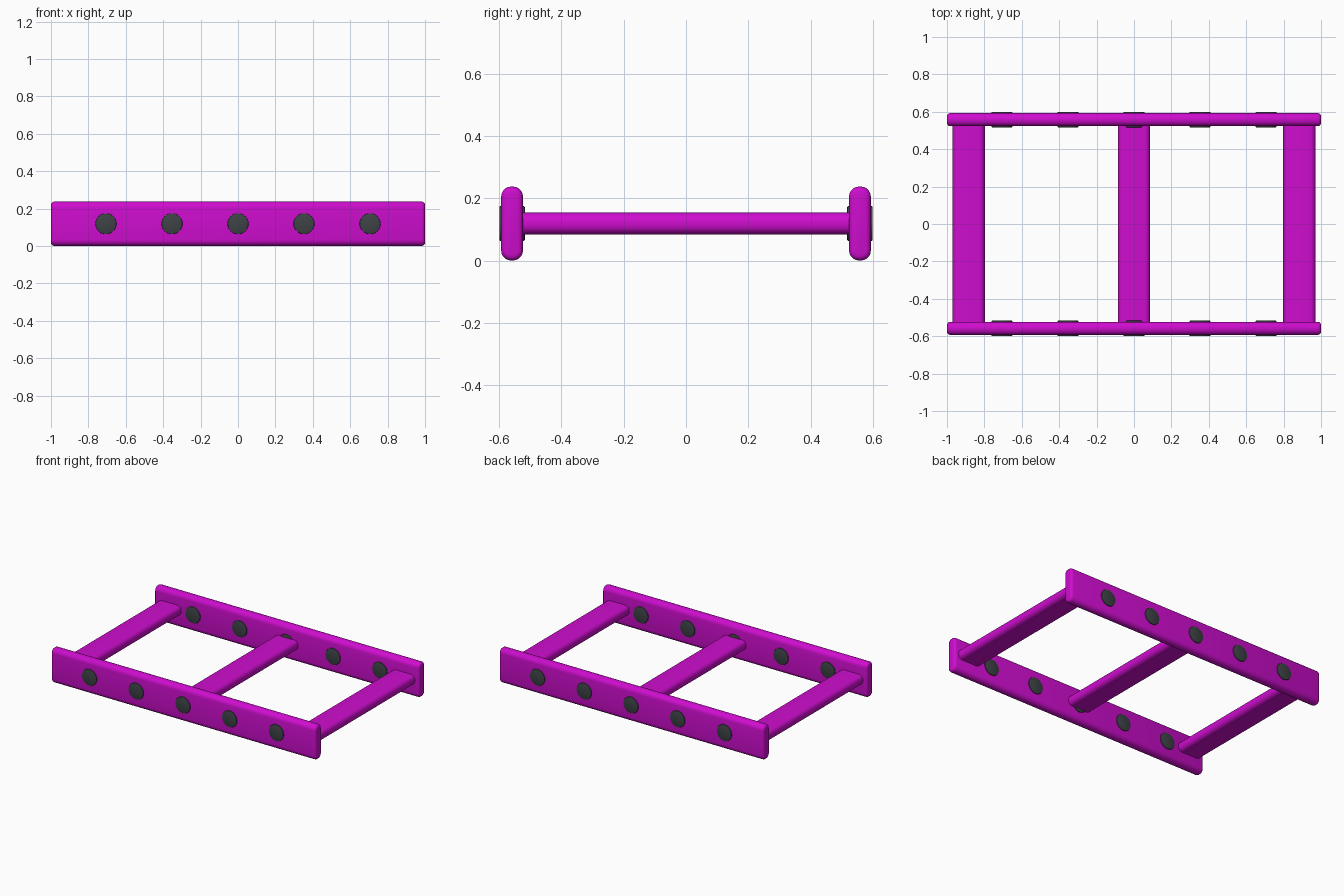
import bpy, bmesh, math
from mathutils import Matrix

cube = bpy.data.objects.get("Cube")
if cube:
    bpy.data.objects.remove(cube, do_unlink=True)


def material(name, rgb):
    mat = bpy.data.materials.new(name)
    mat.use_nodes = True
    mat.diffuse_color = (*rgb, 1)
    mat.node_tree.nodes["Principled BSDF"].inputs["Base Color"].default_value = (*rgb, 1)
    return mat


MAGENTA = material("magenta plastic", (0.62, 0.004, 0.62))
GREY = material("dark grey caps", (0.048, 0.056, 0.06))


def finish(bm, name, mat, location):
    mesh = bpy.data.meshes.new(name)
    bmesh.ops.recalc_face_normals(bm, faces=bm.faces)
    bm.to_mesh(mesh)
    bm.free()
    mesh.materials.append(mat)
    obj = bpy.data.objects.new(name, mesh)
    obj.location = location
    bpy.context.collection.objects.link(obj)
    bpy.ops.object.select_all(action="DESELECT")
    obj.select_set(True)
    bpy.context.view_layer.objects.active = obj
    bpy.ops.object.shade_smooth_by_angle(angle=math.radians(35))
    return obj


def rounded_bar(name, size, axis, radius, end_bevel, location):
    """Box with its long edges rounded, then its end rims softened."""
    bm = bmesh.new()
    bmesh.ops.create_cube(bm, size=1, matrix=Matrix.Diagonal((*size, 1)))
    half = size[axis] / 2

    def along(edge):
        a, b = edge.verts
        return abs(a.co[axis] - b.co[axis]) > half

    bmesh.ops.bevel(bm, geom=[e for e in bm.edges if along(e)], offset=radius,
                    segments=5, profile=0.5, affect="EDGES")
    if end_bevel:
        rims = [e for e in bm.edges if not along(e)
                and all(abs(abs(v.co[axis]) - half) < 0.0001 for v in e.verts)
                and any(abs(f.normal[axis]) < 0.5 for f in e.link_faces)]
        bmesh.ops.bevel(bm, geom=rims, offset=end_bevel, segments=3,
                        profile=0.5, affect="EDGES")
    return finish(bm, name, MAGENTA, location)


def cap(name, location):
    """Round plug passing through a rail, with slightly bevelled rims."""
    bm = bmesh.new()
    bmesh.ops.create_cone(bm, cap_ends=True, segments=32, radius1=0.056,
                          radius2=0.056, depth=0.082,
                          matrix=Matrix.Rotation(math.pi / 2, 4, "X"))
    rims = [e for e in bm.edges if any(len(f.verts) > 4 for f in e.link_faces)]
    bmesh.ops.bevel(bm, geom=rims, offset=0.004, segments=2, profile=0.5, affect="EDGES")
    return finish(bm, name, GREY, location)


# Side rails and their caps
RAIL_Y, MID_Z = 0.558, 0.119
for side, sign in (("front", -1), ("back", 1)):
    rounded_bar(side + "_rail", (2, 0.07, 0.237), 0, 0.032, 0.017, (0, sign * RAIL_Y, MID_Z))
    for i in range(5):
        cap(f"{side}_cap_{i + 1}", ((i - 2) * 0.353, sign * RAIL_Y, MID_Z))

# Crossbars joining the rails
for name, x in (("right", -0.884), ("middle", 0), ("left", 0.884)):
    rounded_bar(name + "_crossbar", (0.173, 1.1, 0.07), 1, 0.03, 0, (x, 0, MID_Z))
